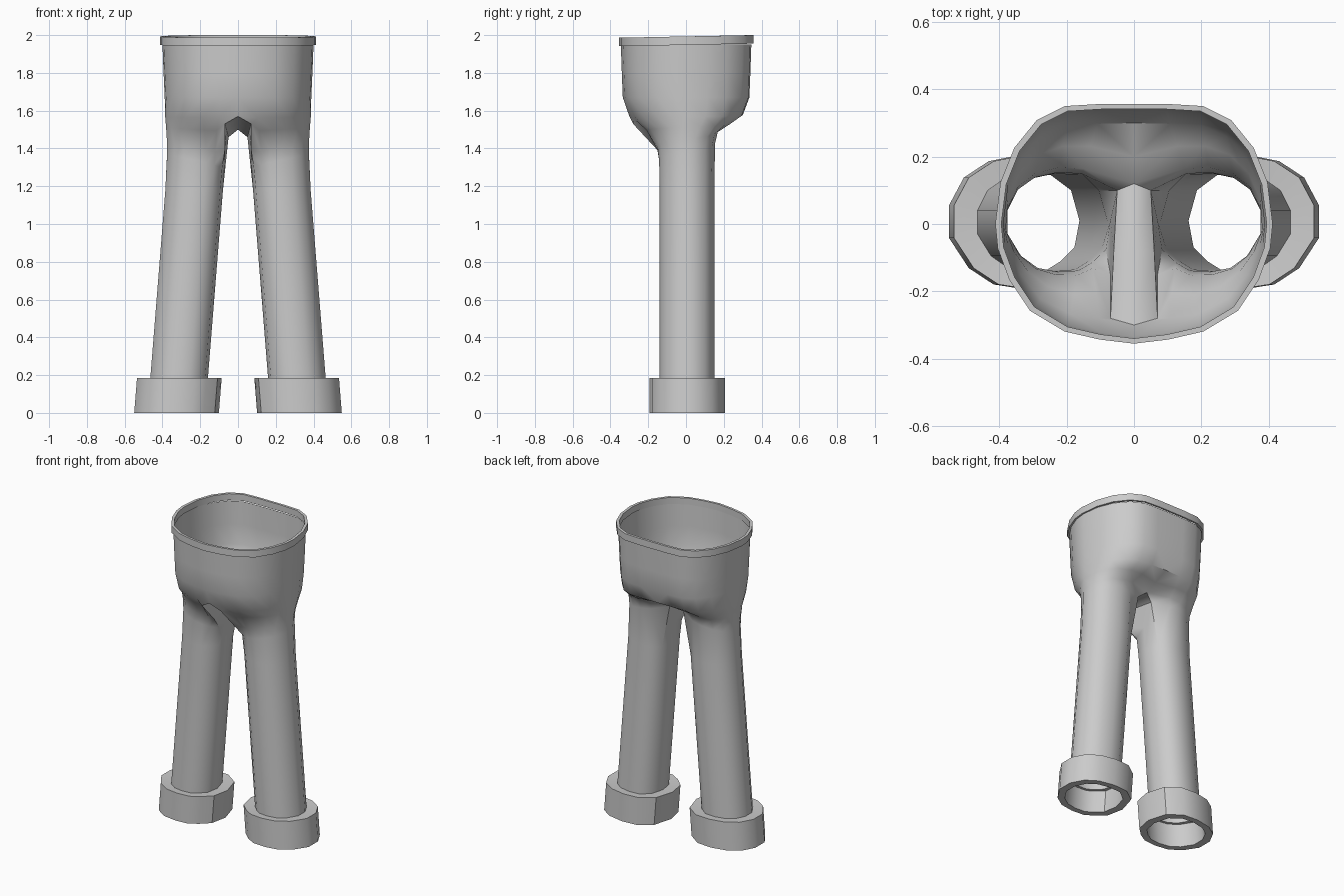
import bpy, bmesh
from mathutils import Vector

cube = bpy.data.objects.get("Cube")
if cube:
    bpy.data.objects.remove(cube, do_unlink=True)

grey = bpy.data.materials.new("plain grey")
grey.use_nodes = True
GREY = (0.6, 0.6, 0.6, 1)
grey.diffuse_color = GREY
grey.node_tree.nodes["Principled BSDF"].inputs["Base Color"].default_value = GREY

# Half outlines, from front centre round the outside to back centre
WAIST = [(0, -.345), (.1, -.333), (.2, -.31), (.3, -.25), (.36, -.16), (.393, -.07), (.4, 0),
         (.385, .12), (.345, .22), (.28, .3), (.2, .34), (.1, .346), (0, .346)]
LEG = [(-.14, -.07), (-.1, -.11), (-.06, -.135), (0, -.14), (.06, -.13), (.11, -.095), (.15, -.03),
       (.15, .04), (.12, .1), (.07, .135), (0, .15), (-.07, .145), (-.13, .1)]
RIDGE = (-.155, .01)
LAST = len(WAIST) - 1


def waist_ring(z, s=1.0, tilt=0.0):
    return [Vector((x * s, y * s, z + tilt * y)) for x, y in WAIST]


def leg_point(p, z, sx=1.0, sy=1.0):
    centre = .225 + (1.3 - z) * .08
    return Vector((centre + p[0] * sx, p[1] * sy, z))


def leg_ring(z, sx=1.0, sy=1.0):
    return [leg_point(p, z, sx, sy) for p in LEG + [RIDGE]]


def blend_ring(t, z_front, z_back):
    """Ring part way between the hips and the top of the leg."""
    ring = []
    for i, (hip, leg) in enumerate(zip(waist_ring(1.66, .97), LEG)):
        p = hip.lerp(leg_point(leg, 1.3), t)
        p.z = z_front + (z_back - z_front) * i / LAST
        ring.append(p)
    return ring


def bridge(bm, upper, lower, closed=False):
    n = len(upper)
    for i in range(n if closed else n - 1):
        j = (i + 1) % n
        bm.faces.new((upper[i], lower[i], lower[j], upper[j]))


def add_rings(bm, rings):
    return [[bm.verts.new(p) for p in ring] for ring in rings]


def finish(name, bm, angle):
    """Mirror the half mesh across x and shade it."""
    bmesh.ops.recalc_face_normals(bm, faces=bm.faces)
    bm.faces.ensure_lookup_table()
    if bm.faces[0].normal.y > 0:
        bmesh.ops.reverse_faces(bm, faces=bm.faces)
    mesh = bpy.data.meshes.new(name)
    bm.to_mesh(mesh)
    bm.free()
    mesh.materials.append(grey)
    obj = bpy.data.objects.new(name, mesh)
    bpy.context.collection.objects.link(obj)
    bpy.ops.object.select_all(action="DESELECT")
    obj.select_set(True)
    bpy.context.view_layer.objects.active = obj
    bpy.ops.object.shade_smooth_by_angle(angle=angle)
    mirror = obj.modifiers.new("mirror", "MIRROR")
    mirror.use_clip = True


# Trousers: hips blending into one leg, with a peaked bridge at the crotch
hips = [waist_ring(1.95), waist_ring(1.8, .985), waist_ring(1.67, .97)]
blends = [blend_ring(.2, 1.56, 1.575), blend_ring(.55, 1.49, 1.535),
          blend_ring(.9, 1.37, 1.51), blend_ring(.98, 1.3, 1.45)]
blends[0][0] = Vector((0, -.3, 1.57))
blends[1][0] = Vector((.07, -.28, 1.53))
blends[2][0] = Vector((.07, -.15, 1.39))
blends[0][LAST] = Vector((0, .3, 1.575))
blends[1][LAST] = Vector((0, .2, 1.535))
blends[2][LAST] = Vector((0, .12, 1.5))
blends[3][LAST] = Vector((.05, .1, 1.46))

bm = bmesh.new()
rows = add_rings(bm, hips + blends)
for a, b in zip(rows, rows[1:]):
    bridge(bm, a, b)
front, front_edge, front_low, leg_top = rows[3], rows[4], rows[5], rows[6]
peak = bm.verts.new((0, -.08, 1.535))
peak_edge = bm.verts.new((.06, -.08, 1.495))
ridge_top = bm.verts.new((.07, .01, 1.33))
bm.faces.new((front[0], peak, peak_edge, front_edge[0]))
bm.faces.new((peak, front_low[LAST], leg_top[LAST], peak_edge))
bm.faces.new((peak_edge, ridge_top, front_low[0], front_edge[0]))
bm.faces.new((front_low[0], ridge_top, leg_top[0]))
bm.faces.new((peak_edge, leg_top[LAST], ridge_top))
leg_rows = [leg_top + [ridge_top]] + add_rings(bm, [leg_ring(z) for z in (1.18, .7, .15)])
for a, b in zip(leg_rows, leg_rows[1:]):
    bridge(bm, a, b, closed=True)
finish("trousers", bm, .7)

# Waistband: thin raised lip round the top
bm = bmesh.new()
band = add_rings(bm, [waist_ring(1.993, 1.03, .02), waist_ring(1.948, 1.03, .02),
                      waist_ring(1.95, .985, .02), waist_ring(1.993, .985, .02)])
for a, b in zip(band, band[1:] + band[:1]):
    bridge(bm, a, b)
finish("waistband", bm, .5)

# Ankle cuffs: thick hollow collars round the leg ends
bm = bmesh.new()
cuff = add_rings(bm, [leg_ring(.185, 1.47, 1.38), leg_ring(0, 1.47, 1.38), leg_ring(0, 1.15, 1.12),
                      leg_ring(.15, 1.15, 1.12), leg_ring(.15), leg_ring(.18)])
for a, b in zip(cuff, cuff[1:] + cuff[:1]):
    bridge(bm, a, b, closed=True)
finish("ankle_cuffs", bm, .6)
